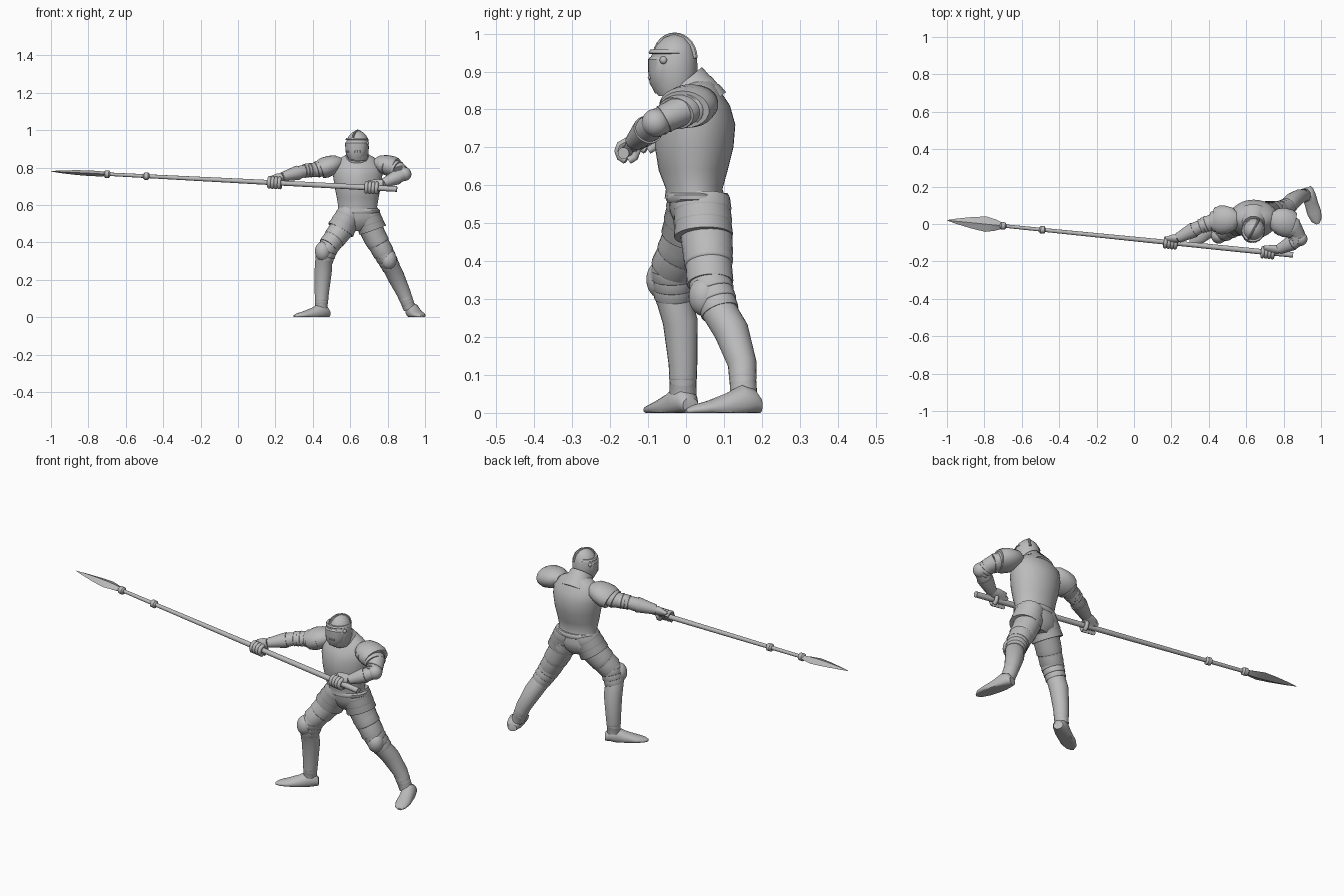
import bpy, bmesh
from math import sin, cos, pi, radians
from mathutils import Vector, Matrix

cube = bpy.data.objects.get("Cube")
if cube:
    bpy.data.objects.remove(cube, do_unlink=True)

steel = bpy.data.materials.new("steel grey")
steel.use_nodes = True
GREY = (0.5, 0.5, 0.5, 1)
steel.diffuse_color = GREY
steel.node_tree.nodes["Principled BSDF"].inputs["Base Color"].default_value = GREY

X, Y, Z = Vector((1, 0, 0)), Vector((0, 1, 0)), Vector((0, 0, 1))


def finish(name, bm, angle=38):
    bmesh.ops.recalc_face_normals(bm, faces=bm.faces)
    me = bpy.data.meshes.new(name)
    bm.to_mesh(me)
    bm.free()
    me.materials.append(steel)
    me.shade_smooth()
    me.set_sharp_from_angle(angle=radians(angle))
    ob = bpy.data.objects.new(name, me)
    bpy.context.collection.objects.link(ob)
    return ob


def loft(name, secs, ref=X, axis=None, n=24, keel=0, angle=38):
    """Skin elliptical sections (x, y, z, half width, half depth) along a path."""
    bm = bmesh.new()
    pts = [Vector(s[:3]) for s in secs]
    rings = []
    for i, s in enumerate(secs):
        t = axis or (pts[min(i + 1, len(pts) - 1)] - pts[max(i - 1, 0)]).normalized()
        u = (ref - t * ref.dot(t)).normalized()
        v = t.cross(u)
        ring = []
        for k in range(n):
            a = 2 * pi * k / n
            bulge = 1 + keel * max(0, -sin(a)) ** 12
            co = pts[i] + u * s[3] * cos(a) + v * s[4] * sin(a) * bulge
            co.z = max(co.z, 0)
            ring.append(bm.verts.new(co))
        rings.append(ring)
    for r, q in zip(rings, rings[1:]):
        for k in range(n):
            bm.faces.new((r[k], r[(k + 1) % n], q[(k + 1) % n], q[k]))
    bm.faces.new(rings[0])
    bm.faces.new(rings[-1])
    return finish(name, bm, angle)


def lames(name, p0, p1, r0, r1, count, ref=X, flare=1.1):
    """Overlapping armour bands, each a little wider at its far rim."""
    p0, p1, secs = Vector(p0), Vector(p1), []
    for i in range(count):
        for t, f in ((i + 0.02, 1), (i + 0.9, flare), (i + 0.98, flare * 0.98)):
            t /= count
            p = p0.lerp(p1, t)
            secs.append((*p, (r0[0] + (r1[0] - r0[0]) * t) * f,
                         (r0[1] + (r1[1] - r0[1]) * t) * f))
    return loft(name, secs, ref, axis=(p1 - p0).normalized())


def dome(name, loc, size, yaw=0, keep=None):
    """Ellipsoid, optionally cut down to the faces that pass a rule."""
    bm = bmesh.new()
    bmesh.ops.create_uvsphere(bm, u_segments=32, v_segments=20, radius=1)
    if keep:
        cut = [f for f in bm.faces if not keep(f.calc_center_median())]
        bmesh.ops.delete(bm, geom=cut, context='FACES')
        bmesh.ops.solidify(bm, geom=bm.faces[:], thickness=0.06)
    bm.transform(Matrix.Translation(loc) @ Matrix.Rotation(yaw, 4, 'Z') @ Matrix.Diagonal((*size, 1)))
    return finish(name, bm)


# Spear: shaft, collars and leaf-shaped head
def pole(x):
    return Vector((x, 0.02 - 0.1 * (x + 1), 0.78 - 0.0514 * (x + 1)))


def on_pole(name, profile, n=16):
    return loft(name, [(*pole(x), w, h) for x, w, h in profile], Y, n=n, angle=25)


on_pole("spear_shaft", [(-0.72, .009, .009), (0.1, .013, .013), (0.85, .015, .015)])
on_pole("spear_head", [(-1, .001, .001), (-.95, .014, .007), (-.86, .032, .013), (-.79, .041, .015),
                       (-.74, .03, .014), (-.69, .01, .01)], 4)
for i, x in enumerate((-0.7, -0.49)):
    on_pole(f"spear_collar_{i}", [(x - .017, .011, .011), (x - .01, .02, .02),
                                  (x + .01, .02, .02), (x + .017, .011, .011)])

# Breastplate and backplate
loft("cuirass", [(.64, .027, .565, .108, .078), (.64, .024, .59, .104, .072), (.64, .022, .64, .112, .088),
                 (.64, .025, .70, .124, .1), (.64, .028, .76, .132, .102), (.64, .03, .81, .13, .086),
                 (.64, .032, .85, .095, .058), (.64, .03, .875, .05, .045)], axis=Z, n=40, keel=.07)
loft("waist_belt", [(.645, .03, .555, .104, .079), (.645, .03, .562, .113, .083),
                    (.645, .03, .574, .113, .083), (.645, .03, .58, .104, .079)], axis=Z)
loft("hips", [(.645, .03, .57, .104, .076), (.645, .035, .53, .118, .078),
              (.64, .04, .49, .105, .066), (.635, .042, .46, .05, .035)], axis=Z)
lames("gorget", (.638, .05, .80), (.638, -.008, .872), (.085, .072), (.055, .062), 3, flare=1.03)

# Helmet: skull, visor, brow, comb and pivots, turned toward the spear
YAW = radians(-28)
head = Matrix.Translation((.638, -.033, .92)) @ Matrix.Rotation(YAW, 4, 'Z')


def at(x, y, z):
    return head @ Vector((x, y, z))


face_dir = head.to_3x3() @ X
loft("helmet", [(*at(0, y, z), w, d) for y, z, w, d in (
    (.006, -.085, .045, .045), (.004, -.06, .055, .058), (.002, -.02, .06, .062), (.002, .02, .06, .061),
    (.004, .05, .047, .049), (.005, .07, .026, .029), (.005, .077, .007, .008))], face_dir, Z, 32)
loft("visor", [(*at(0, y, z), w, d) for y, z, w, d in (
    (-.008, -.078, .04, .04), (-.012, -.05, .055, .05), (-.013, -.022, .06, .052), (-.009, .012, .062, .056),
    (-.006, .018, .058, .053))], face_dir, Z, 32, keel=.12)
loft("helmet_brow", [(*at(0, -.004, z), w, d) for z, w, d in (
    (.026, .059, .058), (.029, .063, .062), (.038, .058, .058))], face_dir, Z, 32)
loft("helmet_comb", [(*at(0, .004 - .06 * cos(a), .015 + .06 * sin(a)), .006, .008)
                     for a in [pi * k / 14 for k in range(1, 15)]], face_dir, n=8)
for i, s in enumerate((-1, 1)):
    dome(f"visor_pivot_{i}", at(s * .061, .002, .01), (.008, .01, .01), YAW)
    for k in range(3):
        dome(f"visor_breath_{i}_{k}", at(s * (.02 + .011 * k), -.062 + .006 * k, -.035), (.003, .004, .006), YAW)


# Arms: pauldron, upper arm, elbow cop, forearm, flared cuff and gripping hand
def arm(side, neck, shoulder, elbow, wrist, grip_x):
    n, s, e, w = map(Vector, (neck, shoulder, elbow, wrist))
    ref = Z
    mid = n.lerp(s, .5)
    loft(f"{side}_pauldron_cap", [(*n, .02, .03), (*n.lerp(s, .2), .042, .06), (*mid, .053, .074),
                                  (*n.lerp(s, .8), .056, .078), (*s, .05, .07)], ref)
    lames(f"{side}_pauldron_lames", mid, s.lerp(e, .3), (.05, .074), (.04, .05), 3, ref)
    up = s.lerp(e, .1)
    loft(f"{side}_upper_arm", [(*up, .04, .045), (*s.lerp(e, .6), .038, .04), (*e, .03, .032)], ref)
    lames(f"{side}_elbow_lames", e.lerp(s, .45), e.lerp(w, .12), (.036, .042), (.034, .036), 3, ref)
    dome(f"{side}_elbow_cop", e, (.037, .037, .037))
    loft(f"{side}_forearm", [(*e, .03, .032), (*e.lerp(w, .3), .035, .037), (*e.lerp(w, .7), .029, .031),
                             (*w, .023, .026)], ref)
    lames(f"{side}_gauntlet_cuff", w, e.lerp(w, .35), (.024, .027), (.036, .038), 1, ref)
    g = pole(grip_x)
    along = (pole(1) - pole(0)).normalized()
    back = (w - g - along * (w - g).dot(along)).normalized()
    over = along.cross(back)
    knuckle = g + back * .022
    loft(f"{side}_palm", [(*w, .021, .022), (*w.lerp(knuckle, .5), .03, .02), (*knuckle, .036, .014),
                          (*g, .034, .012)], along)
    for k in range(5):
        root = g + along * (.018 * (k - 1.5)) if k < 4 else g + along * .03
        spin = 1 if k < 4 else -1
        arc = [root + (back * cos(a) + over * sin(a) * spin) * .025
               for a in [radians(-30 + 40 * j) for j in range(7 if k < 4 else 5)]]
        loft(f"{side}_finger_{k}", [(*p, .0105, .0105) for p in arc], along, n=10)


arm("right", (.555, .03, .835), (.44, .018, .79), (.37, -.005, .785), (.235, -.075, .75), .195)
arm("left", (.73, .035, .83), (.845, -.005, .80), (.89, -.08, .765), (.775, -.135, .715), .715)


# Legs: thigh, tasset, knee, greave and sabaton
def leg(side, path, tasset, knee_face, heel, toe):
    hip, thigh, knee, calf, shin, ankle = map(Vector, path)
    loft(f"{side}_thigh", [(*hip, .066, .07), (*thigh, .062, .066), (*thigh.lerp(knee, .6), .053, .056),
                           (*knee, .047, .052)])
    lames(f"{side}_cuisse", thigh.lerp(hip, .25), knee.lerp(thigh, .3), (.062, .064), (.053, .058), 2, flare=1.06)
    lames(f"{side}_tasset", tasset[0], tasset[1], (.064, .074), (.074, .076), 3, flare=1.03)
    loft(f"{side}_greave", [(*knee, .044, .05), (*knee.lerp(calf, .5), .046, .046), (*calf, .046, .046),
                            (*shin, .038, .038), (*ankle, .032, .033)])
    lames(f"{side}_knee_lames", knee.lerp(thigh, .3), knee.lerp(calf, .45), (.054, .056), (.046, .048), 3, flare=1.06)
    f = Vector(knee_face).normalized()
    dome(f"{side}_knee_cop", knee + f * .018, (.042, .042, .052))
    lames(f"{side}_ankle_lames", shin, ankle, (.036, .036), (.032, .034), 2, flare=1.05)
    heel, toe = Vector(heel), Vector(toe)
    d = toe - heel
    shape = ((0, .024, .02, .02), (.08, .033, .033, .03), (.25, .037, .046, .028), (.45, .036, .034, .018),
             (.7, .038, .02, .012), (.9, .028, .013, .008), (1, .008, .007, .004))
    loft(f"{side}_sabaton", [(*(heel + d * t + Z * z), w, h) for t, w, h, z in shape],
         d.cross(Z).normalized(), axis=d.normalized())


leg("right", [(.585, .025, .51), (.53, -.005, .44), (.462, -.047, .35), (.455, -.015, .24),
              (.448, -.008, .13), (.445, -.008, .045)],
    [(.603, .028, .565), (.548, .012, .465)], (-.5, -.9, .1), (.483, .012, 0), (.3, -.1, 0))
leg("left", [(.695, .05, .51), (.735, .058, .42), (.8, .066, .305), (.845, .12, .215),
             (.885, .148, .13), (.918, .152, .045)],
    [(.685, .042, .565), (.72, .046, .465)], (.3, -.9, .1), (.922, .195, 0), (.982, 0, 0))
